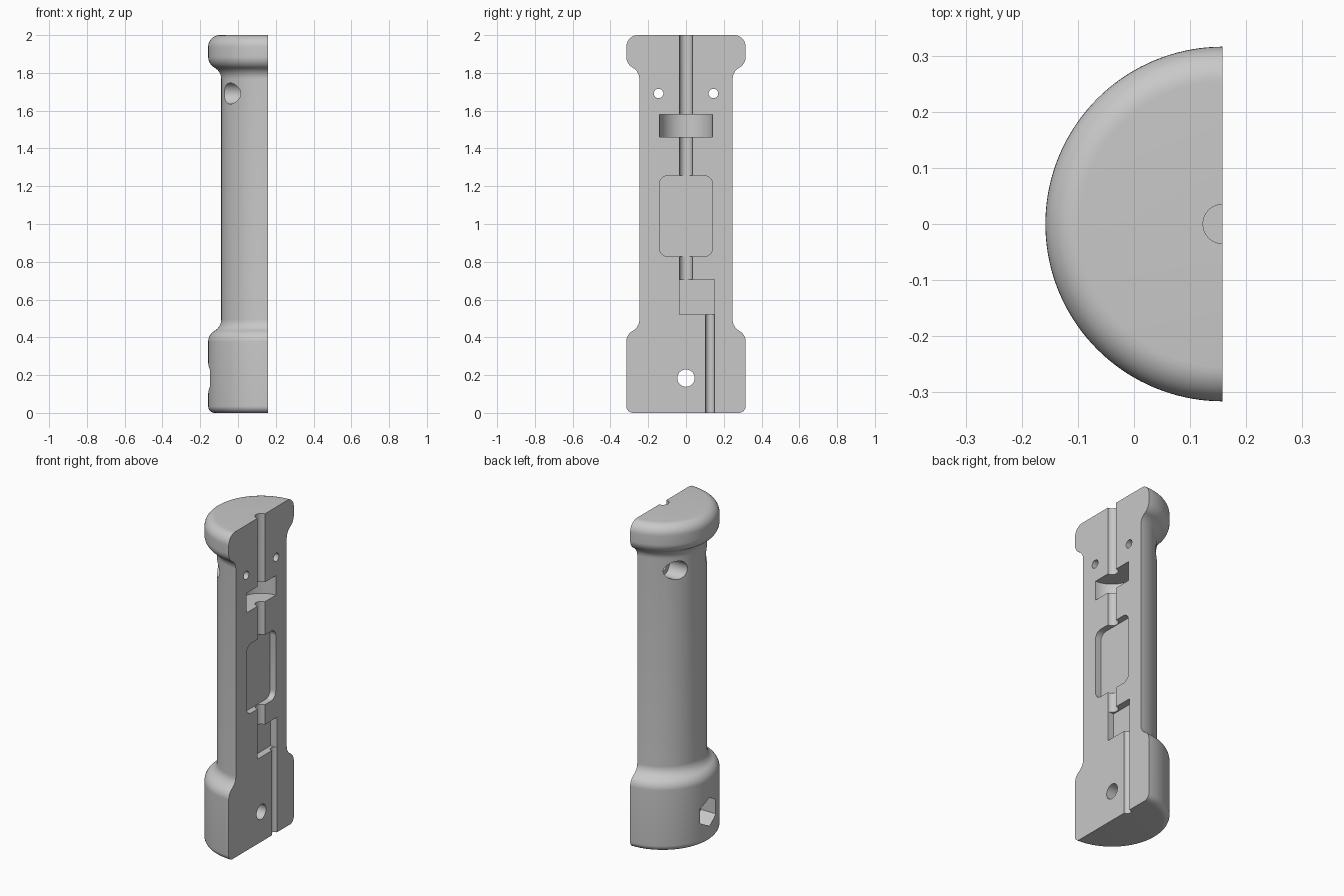
import bpy, bmesh, math
from mathutils import Matrix, Vector

if "Cube" in bpy.data.objects:
    bpy.data.objects.remove(bpy.data.objects["Cube"])

FACE = 0.158   # x of the flat split face, also the turning axis

grey = bpy.data.materials.new("plain_grey")
grey.use_nodes = True
grey.diffuse_color = (0.58, 0.58, 0.58, 1)
grey.node_tree.nodes["Principled BSDF"].inputs["Base Color"].default_value = grey.diffuse_color


def to_object(bm, name):
    bmesh.ops.recalc_face_normals(bm, faces=bm.faces)
    mesh = bpy.data.meshes.new(name)
    bm.to_mesh(mesh)
    bm.free()
    mesh.materials.append(grey)
    obj = bpy.data.objects.new(name, mesh)
    bpy.context.collection.objects.link(obj)
    return obj


def rounded_profile(corners, steps=10):
    """Polyline of (radius, height, tangent length) with rounded corners."""
    pts = []
    for i, (r, z, t) in enumerate(corners):
        p = Vector((r, z))
        if t == 0:
            pts.append(p)
            continue
        u = (Vector(corners[i - 1][:2]) - p).normalized()
        v = (Vector(corners[i + 1][:2]) - p).normalized()
        half = u.angle(v) / 2
        radius = t * math.tan(half)
        centre = p + (u + v).normalized() * t / math.cos(half)
        a, b = p + u * t - centre, p + v * t - centre
        sweep = a.angle(b)
        for k in range(steps + 1):
            f = k / steps
            d = a * math.sin((1 - f) * sweep) + b * math.sin(f * sweep)
            pts.append(centre + d.normalized() * radius)
    return pts


# Half-turned handle body
profile = rounded_profile([
    (0, 0, 0), (0.316, 0, 0.036), (0.316, 0.415, 0.039), (0.247, 0.455, 0.039),
    (0.247, 1.807, 0.039), (0.316, 1.847, 0.039), (0.316, 2, 0.062), (0, 2, 0)])
bm = bmesh.new()
verts = [bm.verts.new((FACE, p.x, p.y)) for p in profile]
edges = [bm.edges.new(pair) for pair in zip(verts, verts[1:])]
bmesh.ops.spin(bm, geom=verts + edges, cent=(FACE, 0, 0), axis=(0, 0, 1),
               angle=math.pi, steps=72)
bmesh.ops.remove_doubles(bm, verts=bm.verts, dist=0.0001)
bmesh.ops.holes_fill(bm, edges=[e for e in bm.edges if e.is_boundary], sides=0)
body = to_object(bm, "handle_half")
bpy.ops.object.select_all(action="DESELECT")
bpy.context.view_layer.objects.active = body
body.select_set(True)


def cut(bm, name):
    cutter = to_object(bm, name)
    cutter.hide_render = True
    mod = body.modifiers.new(name, "BOOLEAN")
    mod.operation = "DIFFERENCE"
    mod.solver = "EXACT"
    mod.object = cutter
    bpy.ops.object.modifier_apply(modifier=name)
    bpy.data.objects.remove(cutter)


def cut_cylinder(name, centre, radius, length, turn, sides):
    bm = bmesh.new()
    bmesh.ops.create_cone(bm, cap_ends=True, segments=sides, radius1=radius, radius2=radius,
                          depth=length, matrix=Matrix.Translation(centre) @ turn)
    cut(bm, name)


def cut_upright(name, y, radius, z0, z1, sides=48):
    """Half-round channel along z; no cutter edge lies in the flat face."""
    cut_cylinder(name, (FACE, y, (z0 + z1) / 2), radius, z1 - z0,
                 Matrix.Rotation(math.pi / sides, 4, "Z"), sides)


def cut_across(name, y, z, radius, x0, x1, sides=32):
    """Hole along x, with a corner pointing up."""
    turn = Matrix.Rotation(math.pi / 2, 4, "Y") @ Matrix.Rotation(math.pi / 2, 4, "Z")
    cut_cylinder(name, ((x0 + x1) / 2, y, z), radius, x1 - x0, turn, sides)


def cut_pocket(name, y0, y1, z0, z1, depth, corner=0):
    """Flat-bottomed pocket in the flat face."""
    bm = bmesh.new()
    size = Matrix.Diagonal((depth * 2, y1 - y0, z1 - z0, 1))
    bmesh.ops.create_cube(bm, size=1, matrix=Matrix.Translation(
        (FACE, (y0 + y1) / 2, (z0 + z1) / 2)) @ size)
    if corner:
        along_x = [e for e in bm.edges if abs(e.verts[0].co.x - e.verts[1].co.x) > depth]
        bmesh.ops.bevel(bm, geom=along_x, offset=corner, segments=8, profile=0.5,
                        affect="EDGES")
    cut(bm, name)


# Round slot and flat pockets
cut_upright("round_slot", 0, 0.141, 1.46, 1.58, 64)
cut_pocket("large_pocket", -0.141, 0.141, 0.828, 1.256, 0.038, 0.045)
cut_pocket("small_pocket", -0.035, 0.151, 0.521, 0.706, 0.042)

# Wire channels
cut_upright("upper_channel", 0, 0.035, 1.53, 2.1)
cut_upright("middle_channel", 0, 0.035, 1.22, 1.51)
cut_upright("short_channel", 0, 0.035, 0.66, 0.88)
cut_upright("lower_channel", 0.127, 0.024, -0.1, 0.56)

# Screw holes with outer recesses
for side in (-1, 1):
    cut_across("screw_hole", side * 0.145, 1.691, 0.025, -0.4, 0.4)
    cut_across("screw_recess", side * 0.145, 1.691, 0.056, -0.4, 0.05)

# Lower bolt hole with hexagonal nut recess
cut_across("bolt_hole", 0, 0.184, 0.046, -0.4, 0.4)
cut_across("nut_recess", 0, 0.184, 0.088, -0.4, -0.05, 6)

# Smooth rounded surfaces, sharp edges
bpy.ops.object.shade_smooth_by_angle(angle=math.radians(30))
